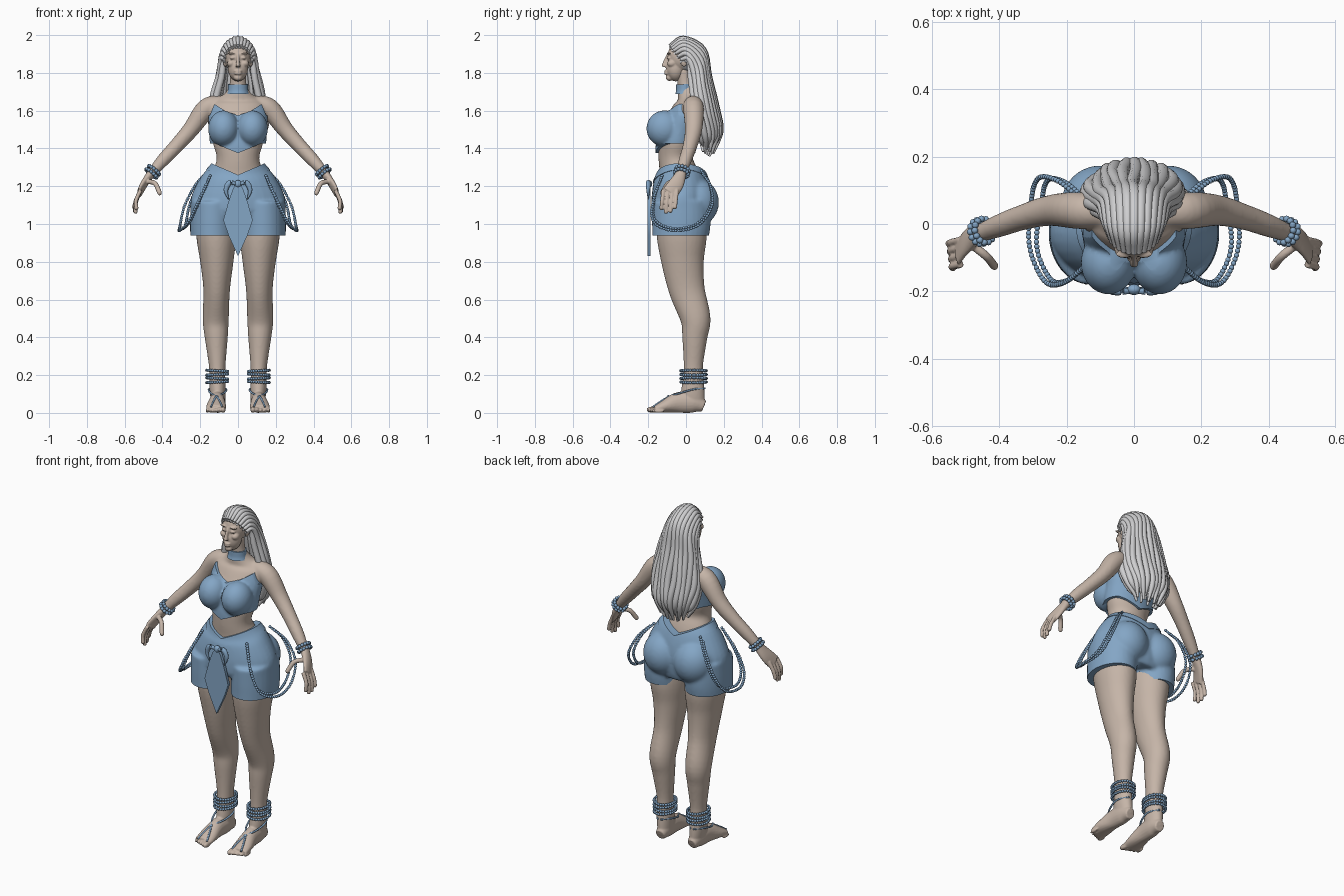
import bpy, bmesh, math
from mathutils import Vector, Matrix

start_cube = bpy.data.objects.get("Cube")
if start_cube:
    bpy.data.objects.remove(start_cube)


def material(name, rgb):
    mat = bpy.data.materials.new(name)
    mat.use_nodes = True
    mat.diffuse_color = (*rgb, 1)
    mat.node_tree.nodes["Principled BSDF"].inputs["Base Color"].default_value = (*rgb, 1)
    return mat


SKIN = material("warm skin", (.56, .46, .39))
BLUE = material("dusty blue cloth", (.23, .38, .56))
HAIR = material("silver hair", (.62, .62, .63))


def spline(points, steps=5):
    """Smooth curve through tuples of any length."""
    pts = [Vector(p) for p in points]
    pts = [pts[0] * 2 - pts[1]] + pts + [pts[-1] * 2 - pts[-2]]
    result = []
    for a, b, c, d in zip(pts, pts[1:], pts[2:], pts[3:]):
        for i in range(steps):
            t = i / steps
            result.append((b * 2 + (c - a) * t + (a * 2 - b * 5 + c * 4 - d) * t * t
                           + (b * 3 - a - c * 3 + d) * t ** 3) / 2)
    return result + [pts[-2]]


def sides(both):
    return (1, -1) if both else (1,)


def loft(bm, sections, both=False, count=20, steps=5):
    """Skin ellipses (x, y, z, radius_a, radius_b) placed along a smooth path."""
    rows = spline(sections, steps)
    centres = [Vector(r[:3]) for r in rows]
    for sx in sides(both):
        rings = []
        for i, row in enumerate(rows):
            tangent = (centres[min(i + 1, len(rows) - 1)] - centres[max(i - 1, 0)]).normalized()
            u = Vector((1, 0, 0))
            u = (u - tangent * u.dot(tangent)).normalized()
            v = tangent.cross(u)
            ring = []
            for k in range(count):
                a = math.tau * k / count
                p = centres[i] + u * row[3] * math.cos(a) + v * row[4] * math.sin(a)
                ring.append(bm.verts.new((p.x * sx, p.y, p.z)))
            rings.append(ring)
        for r, s in zip(rings, rings[1:]):
            for k in range(count):
                n = (k + 1) % count
                bm.faces.new((r[k], r[n], s[n], s[k]))
        bm.faces.new(rings[0])
        bm.faces.new(rings[-1])


def tube(bm, points, radius, both=False):
    loft(bm, [(*p, radius, radius) for p in points], both, 10)


def column(bm, rows, both=False):
    """Upright loft from rows of (z, centre_x, half_width, y_front, y_back)."""
    loft(bm, [(x, (f + b) / 2, z, w, (b - f) / 2) for z, x, w, f, b in rows], both, 32)


def ball(bm, centre, radii, both=False, detail=4):
    for sx in sides(both):
        place = Matrix.Translation((centre[0] * sx, *centre[1:])) @ Matrix.Diagonal((*radii, 1))
        bmesh.ops.create_icosphere(bm, subdivisions=detail, radius=1, matrix=place)


def plate(bm, half, y_front, y_back):
    """Mirrored (x, z) outline with thickness."""
    outline = half + [(-x, z) for x, z in reversed(half) if x]
    front, back = [[bm.verts.new((x, y, z)) for x, z in outline] for y in (y_front, y_back)]
    bm.faces.new(front)
    bm.faces.new(back)
    for i in range(len(outline)):
        j = (i + 1) % len(outline)
        bm.faces.new((front[i], front[j], back[j], back[i]))


def beads(bm, path, radius, both=True):
    walked, gap = radius, radius * 1.7
    for p, q in zip(path, path[1:]):
        walked += (q - p).length
        if walked >= gap:
            walked -= gap
            ball(bm, q, (radius,) * 3, both, 2)


def bead_ring(bm, centre, axis, rx, ry, radius):
    turn = Vector((0, 0, 1)).rotation_difference(Vector(axis))
    path = [Vector(centre) + turn @ Vector((rx * math.cos(a), ry * math.sin(a), 0))
            for a in (math.tau * i / 200 for i in range(201))]
    beads(bm, path, radius)


def finish(name, bm, mat, voxel=0, smooth=4, cut=None):
    """Turn a bmesh into an object, optionally fused by voxels and trimmed to an outline."""
    bmesh.ops.recalc_face_normals(bm, faces=bm.faces)
    mesh = bpy.data.meshes.new(name)
    bm.to_mesh(mesh)
    bm.free()
    obj = bpy.data.objects.new(name, mesh)
    bpy.context.collection.objects.link(obj)
    cutter = None
    if voxel:
        mod = obj.modifiers.new("fuse", "REMESH")
        mod.mode, mod.voxel_size = "VOXEL", voxel
        mod = obj.modifiers.new("soften", "SMOOTH")
        mod.iterations = smooth
    if cut:
        shape = bmesh.new()
        plate(shape, cut, -1, 1)
        cutter = finish("trim_helper", shape, mat)
        cutter.hide_render = True
        mod = obj.modifiers.new("trim", "BOOLEAN")
        mod.operation, mod.solver, mod.object = "INTERSECT", "EXACT", cutter
    if voxel:
        graph = bpy.context.evaluated_depsgraph_get()
        obj.data = bpy.data.meshes.new_from_object(obj.evaluated_get(graph))
        obj.modifiers.clear()
    if cutter:
        bpy.data.objects.remove(cutter)
    obj.data.name = name
    obj.data.materials.clear()
    obj.data.materials.append(mat)
    bpy.ops.object.select_all(action="DESELECT")
    obj.select_set(True)
    bpy.context.view_layer.objects.active = obj
    bpy.ops.object.shade_smooth_by_angle(angle=math.radians(50))
    return obj


# Body: torso, neck, bust, arms and legs fused together
bm = bmesh.new()
column(bm, [(1.05, 0, .2, -.15, .1), (1.24, 0, .15, -.14, .07), (1.34, 0, .113, -.145, .035),
            (1.42, 0, .13, -.145, .045), (1.5, 0, .14, -.125, .065), (1.58, 0, .145, -.085, .08),
            (1.64, 0, .135, -.05, .085), (1.69, 0, .07, -.045, .06), (1.74, 0, .045, -.045, .035),
            (1.82, 0, .043, -.055, .03)])
ball(bm, (.072, -.105, 1.505), (.07, .08, .085), True)
loft(bm, [(.08, .03, 1.64, .04, .045), (.165, .04, 1.612, .054, .055), (.25, .04, 1.5, .044, .046),
          (.33, .02, 1.41, .038, .038), (.4, -.005, 1.335, .034, .034), (.465, -.03, 1.26, .024, .026)], True)
column(bm, [(1.1, .12, .105, -.15, .1), (.94, .115, .106, -.155, .11), (.8, .112, .088, -.13, .095),
            (.65, .113, .07, -.09, .1), (.5, .118, .069, -.03, .13), (.4, .115, .061, -.02, .113),
            (.25, .11, .044, -.012, .09), (.16, .11, .042, -.015, .095)], True)
finish("body", bm, SKIN, .008)

# Hands: palm, four fingers and a thumb
bm = bmesh.new()
loft(bm, [(.455, -.022, 1.275, .024, .026), (.495, -.05, 1.215, .018, .04), (.522, -.085, 1.165, .013, .043)], True)
for i, length in enumerate((.075, .095, .1, .08)):
    y = -.048 - .024 * i
    tip = (.55 - .004 * i, y - .01, 1.165 - length)
    tube(bm, [(.515, y, 1.18), (.54, y - .006, 1.165 - length / 2), tip], .011, True)
    ball(bm, tip, (.011, .011, .012), True, 3)
tube(bm, [(.485, -.06, 1.225), (.44, -.095, 1.215), (.415, -.125, 1.165)], .013, True)
ball(bm, (.415, -.125, 1.165), (.012, .012, .014), True, 3)
finish("hands", bm, SKIN, .004, 3)

# Feet with toes
bm = bmesh.new()
column(bm, [(.2, .11, .041, -.012, .09), (.12, .108, .042, -.025, .098), (.04, .104, .036, -.03, .1)], True)
loft(bm, [(.104, .095, .035, .028, .03), (.106, .04, .055, .04, .055), (.11, -.04, .055, .042, .055),
          (.115, -.11, .036, .052, .036), (.117, -.165, .02, .052, .02)], True)
for i in range(5):
    size = .017 - .0018 * i
    ball(bm, (.079 + .021 * i, -.18 + .009 * i, size), (size * .8, .03, size), True, 3)
finish("feet", bm, SKIN, .005, 3)

# Head with facial features
bm = bmesh.new()
ball(bm, (0, -.025, 1.885), (.068, .073, .085))
ball(bm, (0, -.055, 1.825), (.053, .05, .07))
ball(bm, (0, -.087, 1.775), (.022, .02, .018))
ball(bm, (.036, -.075, 1.85), (.022, .025, .02), True)
ball(bm, (.028, -.09, 1.88), (.016, .012, .008), True)
ball(bm, (.03, -.089, 1.903), (.025, .012, .006), True)
ball(bm, (.068, -.01, 1.86), (.01, .018, .028), True)
loft(bm, [(0, -.09, 1.9, .008, .01), (0, -.108, 1.86, .009, .012), (0, -.117, 1.832, .014, .014)])
for z in (1.796, 1.809):
    ball(bm, (0, -.102, z), (.021, .014, .007))
finish("head", bm, SKIN, .0045, 2)

# Hair: scalp cap and two layers of thick swept-back locks
bm = bmesh.new()
ball(bm, (0, .012, 1.89), (.08, .085, .088))
# each row: centre y, centre z, outer x, outer y, outer z, lock radius
flow = [(-.088, 1.945, .074, -.03, 1.87, .008), (-.015, 1.983, .088, .015, 1.875, .015),
        (.092, 1.925, .1, .045, 1.79, .017), (.122, 1.78, .13, .06, 1.68, .018),
        (.16, 1.62, .148, .075, 1.57, .019), (.183, 1.49, .125, .1, 1.47, .017),
        (.145, 1.385, .085, .11, 1.41, .006)]
for layer, locks in enumerate((15, 12)):
    for i in range(locks):
        t = -1 + 2 * i / (locks - 1)
        blend = abs(t) ** 1.8
        path = []
        for j, (yc, zc, xo, yo, zo, r) in enumerate(flow):
            sway = .006 * math.sin(j * 2 + i * 1.7) * (j > 2)
            drop = .015 * (-1) ** i * (j == len(flow) - 1)
            path.append((xo * math.sin(t * 1.45) * (1 - .12 * layer) + sway,
                         yc + (yo - yc) * blend - .02 * layer * (j > 1),
                         zc + (zo - zc) * blend - drop - .012 * layer, r, r))
        loft(bm, path, False, 10)
finish("hair", bm, HAIR)

# Strapless top with pointed upper and lower edges
bm = bmesh.new()
column(bm, [(1.34, 0, .125, -.16, .05), (1.42, 0, .148, -.16, .055), (1.5, 0, .153, -.14, .075),
            (1.58, 0, .156, -.1, .09), (1.67, 0, .13, -.07, .09)])
ball(bm, (.076, -.115, 1.505), (.082, .094, .096), True)
finish("pointed_top", bm, BLUE, .008, 4,
       [(0, 1.575), (.07, 1.6), (.125, 1.635), (.15, 1.575), (.3, 1.56), (.3, 1.43), (.12, 1.425), (0, 1.375)])


# Shorts and the raised band along their waist
def hip_shape(grow):
    bm = bmesh.new()
    column(bm, [(1.36, 0, .115, -.15, .04), (1.31, 0, .145, -.155, .07), (1.25, 0, .195, -.17, .11),
                (1.15, 0, .246, -.182, .135), (1.06, 0, .25, -.182, .13), (1.02, 0, .24, -.175, .11)])
    ball(bm, (.1, .062, 1.115), (.115, .112, .125), True)
    column(bm, [(1.12, .13, .12, -.18, .13), (1, .133, .121, -.18, .13), (.9, .133, .118, -.18, .11)], True)
    bmesh.ops.scale(bm, vec=(grow, grow, 1), verts=bm.verts)
    return bm


finish("shorts", hip_shape(1), BLUE, .009, 5,
       [(0, 1.255), (.15, 1.32), (.3, 1.33), (.3, .94), (0, .94)])
finish("waistband", hip_shape(1.025), BLUE, .009, 5,
       [(0, 1.26), (.15, 1.325), (.3, 1.335), (.3, 1.3), (.16, 1.285), (0, 1.215)])

# Front flap, knot and curled ties
bm = bmesh.new()
plate(bm, [(0, 1.22), (.025, 1.19), (.05, 1.12), (.078, 1.02), (.05, .94), (0, .83)], -.205, -.187)
finish("front_flap", bm, BLUE)
bm = bmesh.new()
ball(bm, (0, -.195, 1.212), (.02, .016, .02))
loft(bm, [(.01, -.2, 1.212, .007, .007), (.045, -.2, 1.218, .014, .012),
          (.064, -.2, 1.18, .012, .01), (.05, -.2, 1.13, .002, .002)], True)
finish("knot_and_ties", bm, BLUE)

# Choker
bm = bmesh.new()
column(bm, [(1.69, 0, .058, -.056, .047), (1.71, 0, .053, -.052, .042), (1.74, 0, .052, -.052, .041)])
finish("choker", bm, BLUE)

# Beaded hip chains
bm = bmesh.new()
swag = [(.15, -.13, 1.25), (.21, -.175, 1.12), (.265, -.17, 1.01), (.31, -.07, .965),
        (.307, .06, .99), (.285, .135, 1.09), (.23, .13, 1.2), (.17, .085, 1.27)]
beads(bm, spline(swag, 60), .008)
beads(bm, spline([(x * .9 + .01 * (y < 0), y * .96, z + .012) for x, y, z in swag], 60), .008)
finish("hip_chains", bm, BLUE)

# Bracelets and anklets
bm = bmesh.new()
for shift in (-.011, .011):
    axis = Vector((.62, -.2, -.75)).normalized()
    bead_ring(bm, Vector((.452, -.022, 1.276)) + axis * shift, axis, .036, .036, .01)
finish("bracelets", bm, BLUE)
bm = bmesh.new()
for i in range(4):
    bead_ring(bm, (.11, .04, .163 + .02 * i), (.05 * (-1) ** i, 0, 1), .056, .068, .008)
finish("anklets", bm, BLUE)

# Foot straps meeting on the instep
bm = bmesh.new()
for side in (-1, 1):
    tube(bm, [(.108 + .01 * side, .1, .13), (.108 + .046 * side, .04, .125), (.11 + .035 * side, -.03, .105),
              (.113, -.09, .086), (.113 - .018 * side, -.135, .06), (.113 - .03 * side, -.175, .032)], .005, True)
ball(bm, (.113, -.092, .086), (.01, .01, .008), True, 2)
finish("foot_straps", bm, BLUE)
